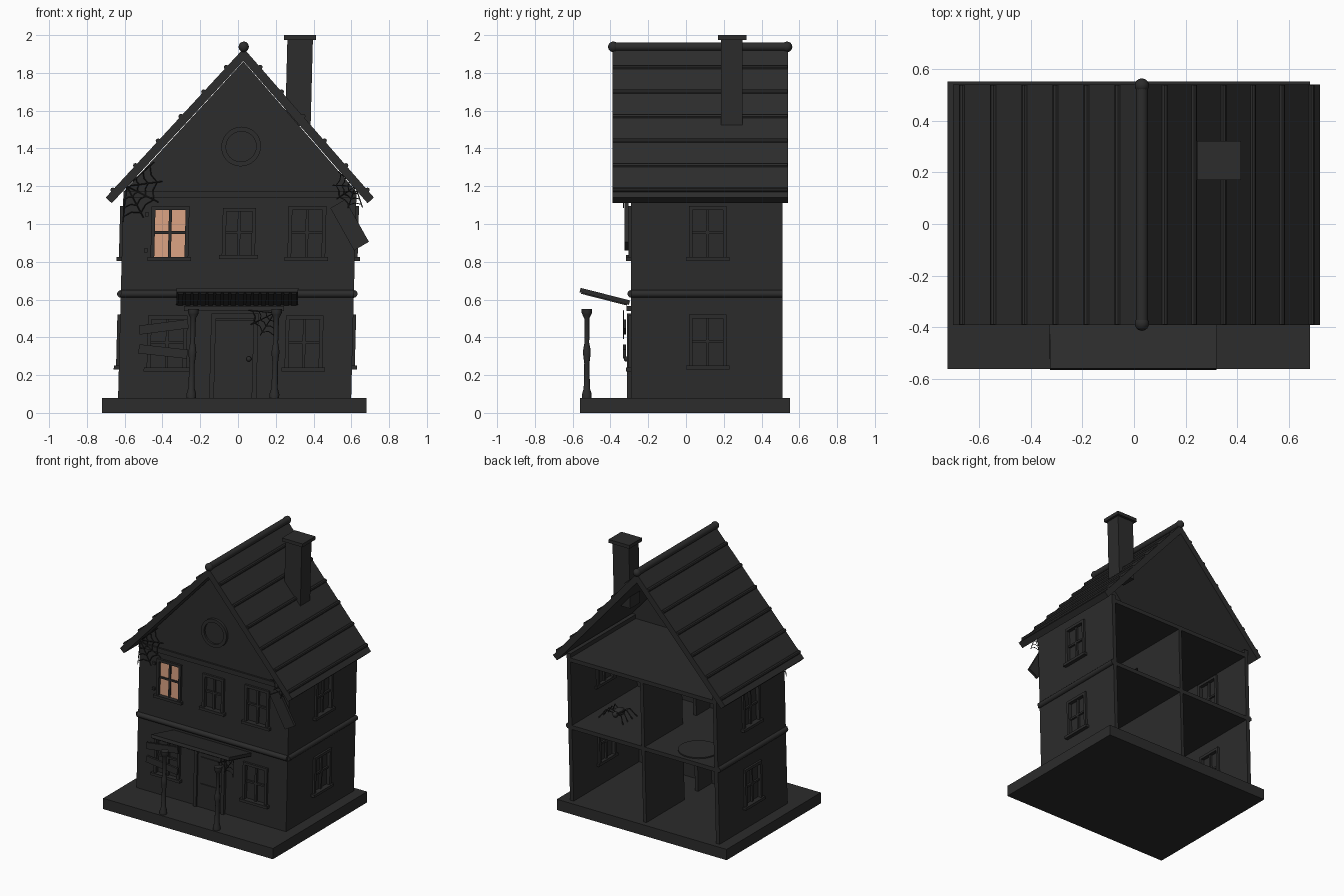
import bpy, bmesh, math
from mathutils import Matrix, Vector

if "Cube" in bpy.data.objects:
    bpy.data.objects.remove(bpy.data.objects["Cube"])


def material(name, rgb):
    m = bpy.data.materials.new(name)
    m.diffuse_color = (*rgb, 1)
    m.use_nodes = True
    m.node_tree.nodes["Principled BSDF"].inputs["Base Color"].default_value = m.diffuse_color
    return m


CHARCOAL = material("charcoal", (0.025, 0.025, 0.025))
GLOW = material("warm window glow", (0.72, 0.37, 0.23))


def finish(name, bm, mat=CHARCOAL, lean=True, smooth=False):
    # the whole house leans slightly to the right
    if lean:
        for v in bm.verts:
            v.co.x += 0.026 * v.co.z - 0.02
    bmesh.ops.recalc_face_normals(bm, faces=bm.faces)
    me = bpy.data.meshes.new(name)
    bm.to_mesh(me)
    bm.free()
    ob = bpy.data.objects.new(name, me)
    bpy.context.collection.objects.link(ob)
    me.materials.append(mat)
    if smooth:
        bpy.ops.object.select_all(action='DESELECT')
        ob.select_set(True)
        bpy.context.view_layer.objects.active = ob
        bpy.ops.object.shade_smooth_by_angle(angle=math.radians(40))
    return ob


def box(bm, x0, x1, y0, y1, z0, z1, rot=None):
    c = Vector(((x0 + x1) / 2, (y0 + y1) / 2, (z0 + z1) / 2))
    m = Matrix.Translation(c) @ (rot or Matrix()) @ Matrix.Diagonal((x1 - x0, y1 - y0, z1 - z0, 1))
    bmesh.ops.create_cube(bm, size=1, matrix=m)


def boxes(name, rows, **kw):
    bm = bmesh.new()
    for r in rows:
        box(bm, *r)
    return finish(name, bm, **kw)


def prism(name, pts, y0, y1):
    bm = bmesh.new()
    f = bm.faces.new([bm.verts.new((x, y0, z)) for x, z in pts])
    ext = bmesh.ops.extrude_face_region(bm, geom=[f])["geom"]
    bmesh.ops.translate(bm, vec=(0, y1 - y0, 0), verts=[v for v in ext if isinstance(v, bmesh.types.BMVert)])
    return finish(name, bm)


def rod(bm, p, q, r, sides=4):
    p, q = Vector(p), Vector(q)
    d = q - p
    m = Matrix.Translation((p + q) / 2) @ d.to_track_quat('Z', 'Y').to_matrix().to_4x4()
    bmesh.ops.create_cone(bm, cap_ends=True, segments=sides, radius1=r, radius2=r, depth=d.length, matrix=m)


def ball(bm, c, r, s=(1, 1, 1)):
    bmesh.ops.create_uvsphere(bm, u_segments=14, v_segments=8, radius=r,
                              matrix=Matrix.Translation(c) @ Matrix.Diagonal((*s, 1)))


W, FRONT, BACK, T = 0.617, -0.29, 0.51, 0.03
FRONT_M = Matrix.Translation((0, FRONT + T / 2, 0))
SIDES = {s: Matrix.Translation((s * (W - T / 2), 0, 0)) @ Matrix.Rotation(s * math.pi / 2, 4, 'Z') for s in (-1, 1)}

# ground slab
boxes("ground_slab", [(-0.72, 0.68, -0.56, 0.55, 0, 0.08)], lean=False)

# outer walls
walls = [prism("front_wall", [(-W, 0.08), (W, 0.08), (W, 1.17), (0, 1.86), (-W, 1.17)], FRONT, FRONT + T)]
for s, n in ((-1, "left"), (1, "right")):
    a, b = sorted((s * W, s * (W - T)))
    walls.append(boxes(n + "_wall", [(a, b, FRONT + T, BACK, 0.08, 1.17)]))

# windows: (wall frame, offset along wall, bottom, half width, top)
windows = [("upper_left_window", FRONT_M, -0.365, 0.825, 0.09, 1.085),
           ("upper_middle_window", FRONT_M, 0, 0.835, 0.078, 1.075),
           ("upper_right_window", FRONT_M, 0.36, 0.825, 0.09, 1.085),
           ("lower_left_window", FRONT_M, -0.365, 0.24, 0.095, 0.505),
           ("lower_right_window", FRONT_M, 0.36, 0.24, 0.09, 0.505)]
for s, n in ((-1, "left"), (1, "right")):
    for z, level in ((0.25, "lower"), (0.825, "upper")):
        windows.append((f"{level}_{n}_side_window", SIDES[s], s * 0.115, z, 0.09, z + 0.26))

cut = bmesh.new()
for name, m, u, z0, h, z1 in windows:
    c = bmesh.new()
    box(c, u - h, u + h, -0.05, 0.05, z0, z1)
    c.transform(m)
    tmp = bpy.data.meshes.new("tmp")
    c.to_mesh(tmp)
    c.free()
    cut.from_mesh(tmp)
    bpy.data.meshes.remove(tmp)
    # frame, cross bars and sill
    bm = bmesh.new()
    f, zm = 0.02, (z0 + z1) / 2
    for sgn in (-1, 1):
        box(bm, u + sgn * h - f / 2, u + sgn * h + f / 2, -0.03, 0.03, z0, z1 + f / 2)
    box(bm, u - h, u + h, -0.03, 0.03, z1 - f / 2, z1 + f / 2)
    box(bm, u - h - 0.025, u + h + 0.025, -0.042, 0.03, z0 - 0.02, z0)
    box(bm, u - 0.008, u + 0.008, -0.018, 0.018, z0, z1)
    box(bm, u - h, u + h, -0.018, 0.018, zm - 0.007, zm + 0.007)
    bm.transform(m)
    finish(name + "_frame", bm)
    # glass plates; the upper left one glows
    lit = name == "upper_left_window"
    for y, mat in ([(-0.006, GLOW), (0.002, CHARCOAL)] if lit else [(0, CHARCOAL)]):
        bm = bmesh.new()
        box(bm, u - h, u + h, y - 0.004, y + 0.004, z0, z1)
        bm.transform(m)
        finish(name + "_glass", bm, mat=mat)

cutter = finish("window_cutter", cut)
cutter.hide_render = True
cutter.hide_set(True)
for w in walls:
    mod = w.modifiers.new("windows", 'BOOLEAN')
    mod.operation, mod.object, mod.solver = 'DIFFERENCE', cutter, 'EXACT'

# floors and partitions with doorways, open at the back
I = W - T
boxes("middle_floor", [(-I, I, FRONT + T, BACK, 0.61, 0.64)])
boxes("attic_floor", [(-I, I, FRONT + T, BACK, 1.11, 1.14)])
for n, z0, z1 in (("lower", 0.08, 0.61), ("upper", 0.64, 1.11)):
    boxes(n + "_partition", [(-0.013, 0.013, 0.06, BACK, z0, z1), (-0.013, 0.013, FRONT + T, -0.10, z0, z1),
                             (-0.013, 0.013, -0.10, 0.06, z0 + 0.36, z1)])

# belt moulding and gable trim
bm = bmesh.new()
for s in (-1, 1):
    rod(bm, (s * W, FRONT, 0.63), (s * W, BACK, 0.63), 0.02, 12)
rod(bm, (-W, FRONT, 0.63), (W, FRONT, 0.63), 0.02, 12)
finish("belt_moulding", bm, smooth=True)
boxes("gable_trim", [(-W, W, -0.302, FRONT, 1.14, 1.175)])

# round gable window
bm = bmesh.new()
tilt = Matrix.Translation((0, FRONT, 1.41)) @ Matrix.Rotation(math.pi / 2, 4, 'X')
prof = [(0.08, -0.005), (0.08, 0.02), (0.105, 0.02), (0.105, -0.005)]
vs = [bm.verts.new((r, 0, h)) for r, h in prof]
es = [bm.edges.new((vs[i], vs[(i + 1) % 4])) for i in range(4)]
bmesh.ops.spin(bm, geom=vs + es, axis=(0, 0, 1), cent=(0, 0, 0), angle=2 * math.pi, steps=32)
bmesh.ops.remove_doubles(bm, verts=bm.verts, dist=1e-4)
bmesh.ops.create_circle(bm, cap_ends=True, segments=32, radius=0.085, matrix=Matrix.Translation((0, 0, 0.006)))
bm.transform(tilt)
finish("round_window", bm, smooth=True)

# roof, battens and ridge
prism("roof", [(0, 1.93), (0.71, 1.14), (0.677, 1.11), (0, 1.863), (-0.677, 1.11), (-0.71, 1.14)], -0.39, 0.54)
bm = bmesh.new()
for i in range(6):
    z = 1.18 + 0.13 * i
    for s in (-1, 1):
        x = s * (1.93 - z) / 1.113
        rod(bm, (x, -0.388, z), (x, 0.538, z), 0.013, 8)
finish("roof_battens", bm)
bm = bmesh.new()
rod(bm, (0, -0.385, 1.938), (0, 0.54, 1.938), 0.024, 14)
for y in (-0.385, 0.535):
    ball(bm, (0, y, 1.938), 0.028)
finish("ridge_cap", bm, smooth=True)

# chimney
boxes("chimney", [(0.23, 0.365, 0.185, 0.3, 1.52, 1.98), (0.212, 0.382, 0.17, 0.32, 1.975, 2.0)])

# door with raised panels and knob
boxes("door", [(-0.12, 0.1, -0.3, FRONT, 0.08, 0.49)])
boxes("door_frame", [(-0.135, -0.11, -0.312, FRONT, 0.08, 0.525), (0.09, 0.115, -0.312, FRONT, 0.08, 0.525),
                     (-0.135, 0.115, -0.312, FRONT, 0.5, 0.525), (-0.28, 0.25, -0.315, FRONT, 0.54, 0.565)])
boxes("door_panels", [(-0.085, 0.065, -0.307, -0.3, 0.11, 0.26), (-0.085, 0.065, -0.307, -0.3, 0.31, 0.46)])
bm = bmesh.new()
ball(bm, (0.07, -0.315, 0.285), 0.014)
finish("door_knob", bm, smooth=True)

# turned porch posts
profile = [(0.026, 0.08), (0.026, 0.1), (0.017, 0.13), (0.014, 0.26), (0.019, 0.3), (0.021, 0.32), (0.019, 0.34),
           (0.013, 0.37), (0.014, 0.5), (0.024, 0.52), (0.028, 0.53), (0.028, 0.55)]
for n, x in (("left", -0.23), ("right", 0.21)):
    bm = bmesh.new()
    vs = [bm.verts.new((r, 0, z)) for r, z in [(0, 0.08)] + profile + [(0, 0.55)]]
    es = [bm.edges.new(p) for p in zip(vs, vs[1:])]
    bmesh.ops.spin(bm, geom=vs + es, axis=(0, 0, 1), cent=(0, 0, 0), angle=2 * math.pi, steps=14)
    bmesh.ops.remove_doubles(bm, verts=bm.verts, dist=1e-4)
    bmesh.ops.translate(bm, vec=(x, -0.525, 0), verts=bm.verts)
    finish(n + "_porch_post", bm, smooth=True)

# sagging porch roof with boards underneath
bm = bmesh.new()
box(bm, -0.322, 0.322, -0.135, 0.135, -0.012, 0.012)
for i in range(16):
    x = -0.3 + i * 0.04
    box(bm, x - 0.014, x + 0.014, -0.125, 0.125, -0.018, -0.01)
bm.transform(Matrix.Translation((0, -0.43, 0.617)) @ Matrix.Rotation(-0.25, 4, 'X'))
finish("porch_roof", bm)

# boards nailed over a window, loose shutter and hinges
for n, z, a in (("upper", 0.455, -0.13), ("lower", 0.325, 0.11)):
    bm = bmesh.new()
    box(bm, -0.515, -0.255, -0.333, -0.318, z - 0.024, z + 0.024, Matrix.Rotation(a, 4, 'Y'))
    finish(n + "_window_board", bm)
bm = bmesh.new()
box(bm, 0.54, 0.63, -0.325, -0.305, 0.865, 1.125, Matrix.Rotation(-0.53, 4, 'Y'))
finish("loose_shutter", bm)
boxes("shutter_hinges", [(-0.5, -0.48, -0.305, FRONT, z, z + 0.02) for z in (0.85, 1.04)])


# cobwebs: spokes fanning from a corner, joined by sagging threads
def cobweb(name, c, y, a0, a1, r, spokes=5):
    bm = bmesh.new()
    angs = [math.radians(a0 + (a1 - a0) * i / (spokes - 1)) for i in range(spokes)]

    def at(a, d):
        return (c[0] + math.cos(a) * d, y, c[1] + math.sin(a) * d)
    for a in angs:
        rod(bm, at(0, 0), at(a, r), 0.003)
    for k in (0.35, 0.6, 0.85):
        for a, b in zip(angs, angs[1:]):
            mid = at((a + b) / 2, r * k * 0.87)
            rod(bm, at(a, r * k), mid, 0.0025)
            rod(bm, mid, at(b, r * k), 0.0025)
    finish(name, bm)


cobweb("left_cobweb", (-0.6, 1.2), -0.31, -95, 42, 0.19)
cobweb("right_cobweb", (0.61, 1.2), -0.33, 140, 290, 0.12)
cobweb("porch_cobweb", (0.2, 0.53), -0.33, 175, 270, 0.14, 4)

# upstairs rug and floor spider
bm = bmesh.new()
bmesh.ops.create_cone(bm, cap_ends=True, segments=32, radius1=0.14, radius2=0.14, depth=0.008,
                      matrix=Matrix.Translation((-0.34, 0.34, 0.644)))
finish("round_rug", bm)
bm = bmesh.new()
ball(bm, (0.41, 0.2, 0.675), 0.035, (1, 1.2, 0.8))
ball(bm, (0.41, 0.25, 0.67), 0.02)
for s in (-1, 1):
    for i in range(4):
        dy = (i - 1.5) * 0.035
        knee = (0.41 + s * 0.06, 0.22 + dy, 0.70)
        rod(bm, (0.41, 0.22 + dy * 0.5, 0.675), knee, 0.004)
        rod(bm, knee, (0.41 + s * 0.1, 0.22 + dy * 1.6, 0.641), 0.004)
finish("floor_spider", bm)
